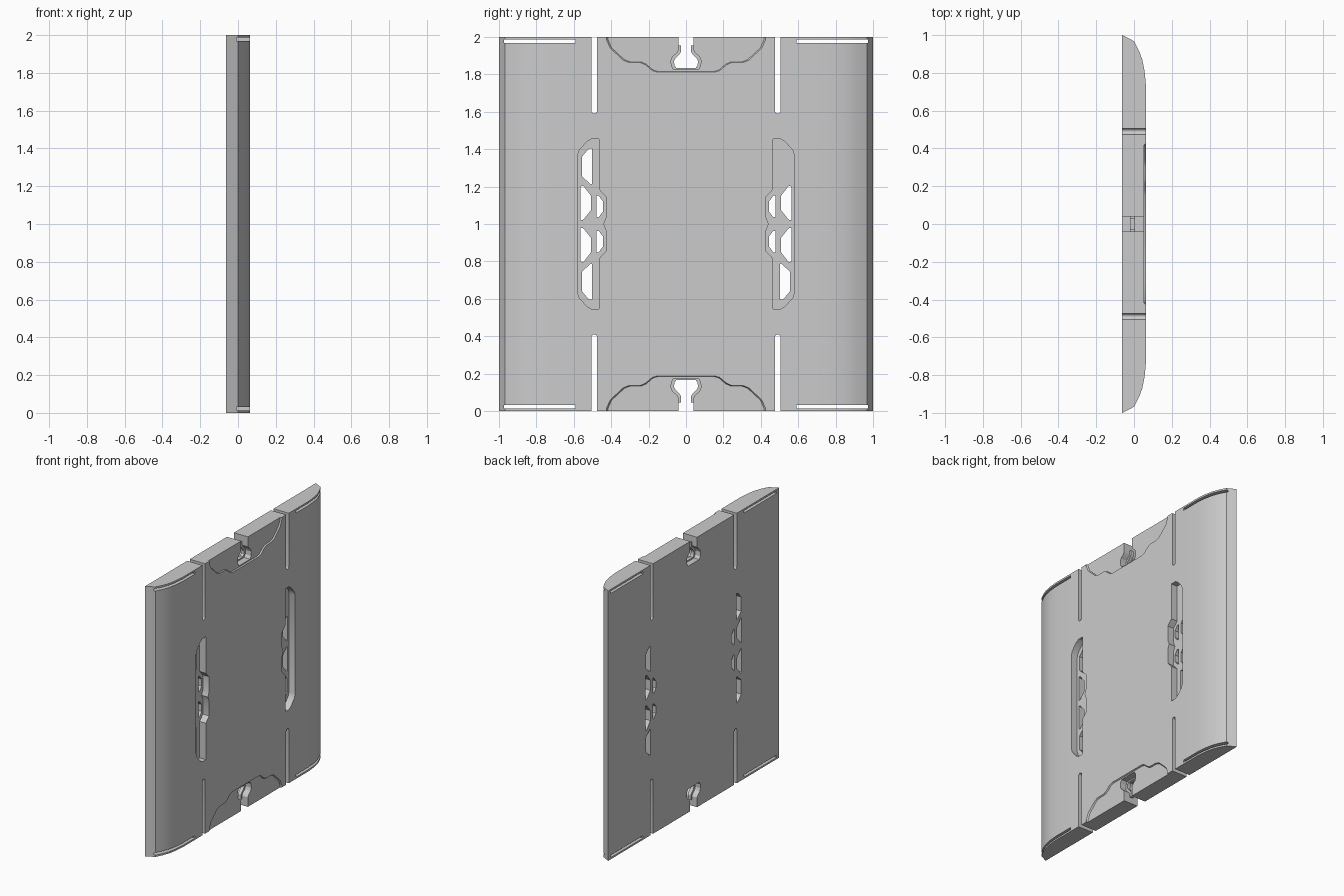
import bpy, bmesh, math

if "Cube" in bpy.data.objects:
    bpy.data.objects.remove(bpy.data.objects["Cube"])

def prism(name, pts, x0, x1, sy=1, sz=1, taper=1.0, centre=(0, 0)):
    """Extrude a (y, z) outline from x0 to x1; mirror about y=0 and z=1; taper shrinks the x0 end."""
    bm = bmesh.new()
    rings = []
    for x, k in ((x0, taper), (x1, 1.0)):
        ring = []
        for y, z in pts:
            y, z = centre[0] + (y - centre[0]) * k, centre[1] + (z - centre[1]) * k
            ring.append(bm.verts.new((x, sy * y, 1 + sz * (z - 1))))
        rings.append(ring)
    a, b = rings
    n = len(pts)
    bm.faces.new(a)
    bm.faces.new(b)
    for i in range(n):
        j = (i + 1) % n
        bm.faces.new((a[i], a[j], b[j], b[i]))
    bmesh.ops.recalc_face_normals(bm, faces=bm.faces)
    me = bpy.data.meshes.new(name)
    bm.to_mesh(me)
    bm.free()
    ob = bpy.data.objects.new(name, me)
    bpy.context.collection.objects.link(ob)
    return ob

def sym(half):
    """Complete a right-half outline with its mirror in y."""
    return half + [(-y, z) for y, z in reversed(half)]

# Panel body: flat back, rounded long edges, extruded upright
half = [(-0.0625, 1.0), (0.0, 0.968), (0.025, 0.92), (0.044, 0.87), (0.056, 0.81), (0.0625, 0.74)]
outline = half + [(x, -y) for x, y in reversed(half)]
bm = bmesh.new()
face = bm.faces.new([bm.verts.new((x, y, 0)) for x, y in outline])
ext = bmesh.ops.extrude_face_region(bm, geom=[face])
bmesh.ops.translate(bm, vec=(0, 0, 2), verts=[v for v in ext['geom'] if isinstance(v, bmesh.types.BMVert)])
bmesh.ops.recalc_face_normals(bm, faces=bm.faces)
me = bpy.data.meshes.new("panel")
bm.to_mesh(me)
bm.free()
panel = bpy.data.objects.new("panel", me)
bpy.context.collection.objects.link(panel)

# Cutter outlines, drawn for the upper / +y quarter
slot = [(0.505, 2.05), (0.475, 2.05)] + [
    (0.49 - 0.015 * math.cos(a), 1.605 - 0.015 * math.sin(a))
    for a in [math.pi * i / 8 for i in range(9)]]
slit = [(0.592, 1.969), (0.972, 1.969), (0.972, 1.987), (0.592, 1.987)]
recess = sym([(0.425, 2.05), (0.425, 1.985), (0.405, 1.94), (0.335, 1.875), (0.305, 1.864),
              (0.24, 1.862), (0.215, 1.85), (0.18, 1.82), (0.155, 1.812)])
key_outer = sym([(0.04, 2.05), (0.04, 1.93), (0.048, 1.915), (0.072, 1.895), (0.08, 1.875),
                 (0.078, 1.845), (0.065, 1.825)])
key_inner = sym([(0.04, 2.05), (0.04, 1.955), (0.028, 1.955), (0.028, 1.92), (0.038, 1.903),
                 (0.058, 1.885), (0.064, 1.87), (0.062, 1.848), (0.052, 1.835)])
pocket_top = [(0.428, 1.035), (0.428, 1.145), (0.465, 1.185), (0.465, 1.455), (0.505, 1.455),
              (0.53, 1.44), (0.57, 1.395), (0.58, 1.365)]
pocket = [(0.442, 1.0)] + pocket_top + [(y, 2 - z) for y, z in reversed(pocket_top)]
vents = [
    [(0.503, 1.405), (0.52, 1.402), (0.556, 1.36), (0.556, 1.255), (0.51, 1.212), (0.503, 1.215)],
    [(0.563, 1.022), (0.563, 1.2), (0.55, 1.205), (0.507, 1.15), (0.507, 1.075), (0.55, 1.022)],
    [(0.478, 1.038), (0.478, 1.152), (0.468, 1.152), (0.443, 1.12), (0.443, 1.068), (0.465, 1.038)],
]

cutters = []
def cut(*args, **kw):
    cutters.append(prism("cutter", *args, **kw))

for sz in (1, -1):
    # Shallow stepped recess and keyhole notch with a mid-depth flange
    cut(recess, 0.053, 0.0625, sz=sz, taper=0.982, centre=(0, 2.05))
    cut(recess, 0.0624, 0.1, sz=sz)
    cut(key_inner, -0.1, 0.1, sz=sz)
    cut(key_outer, 0.005, 0.1, sz=sz)
    cut(key_outer, -0.1, -0.02, sz=sz)
    for sy in (1, -1):
        # Long slots, edge slits and vent windows
        cut(slot, -0.1, 0.1, sy, sz)
        cut(slit, -0.1, 0.1, sy, sz)
        for v in vents:
            cut(v, -0.1, 0.1, sy, sz)
for sy in (1, -1):
    # Vent pockets
    cut(pocket, 0.012, 0.07, sy)

for c in cutters:
    c.hide_render = True
    m = panel.modifiers.new("cut", 'BOOLEAN')
    m.operation = 'DIFFERENCE'
    m.solver = 'EXACT'
    m.object = c

# Bake the cuts and discard the cutters
dg = bpy.context.evaluated_depsgraph_get()
result = bpy.data.meshes.new_from_object(panel.evaluated_get(dg))
panel.modifiers.clear()
panel.data = result
for c in cutters:
    bpy.data.objects.remove(c)

bpy.context.view_layer.objects.active = panel
panel.select_set(True)
bpy.ops.object.shade_smooth_by_angle(angle=math.radians(25))
